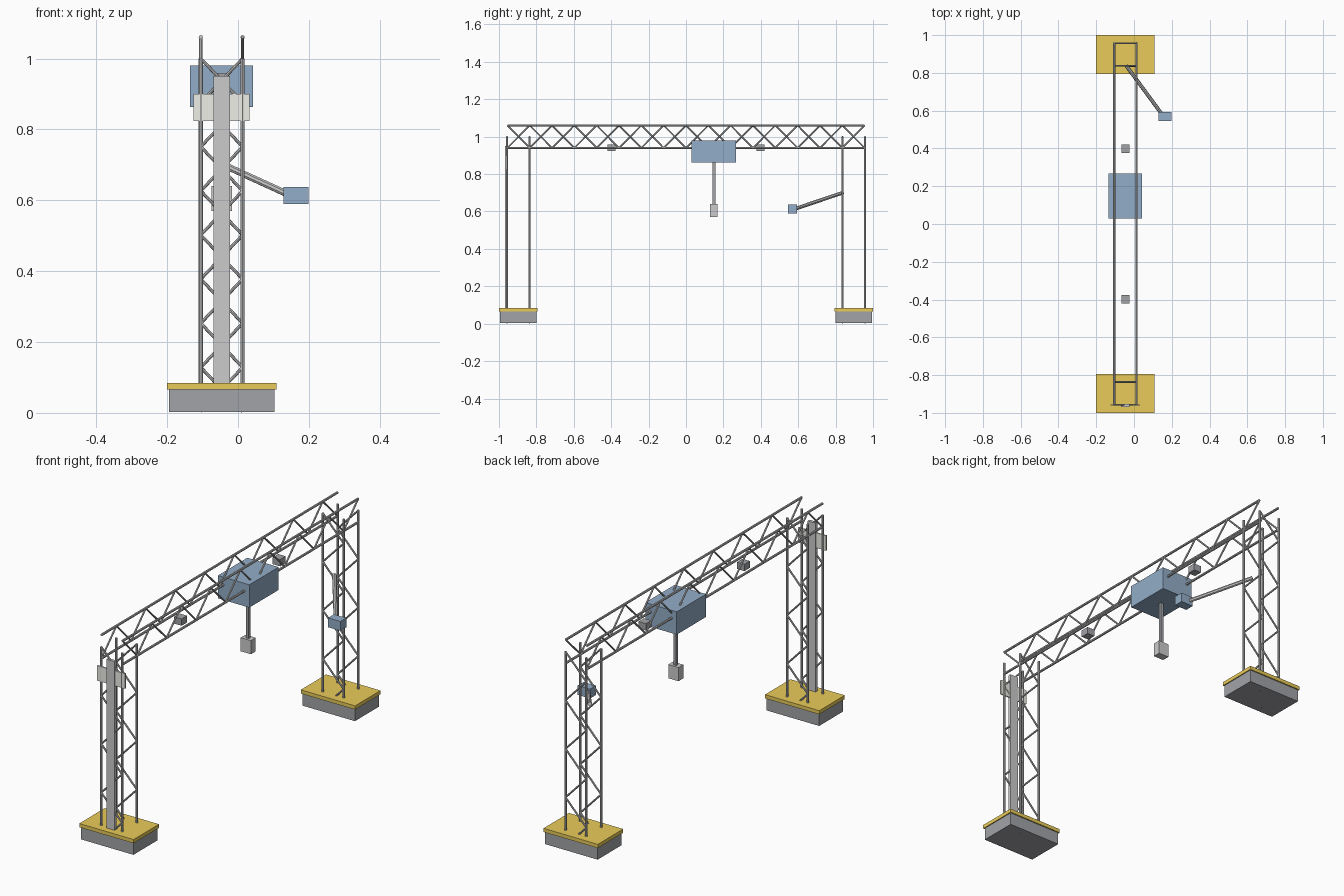
import bpy, bmesh
from mathutils import Vector, Matrix

if "Cube" in bpy.data.objects:
    bpy.data.objects.remove(bpy.data.objects["Cube"])

CX = -0.046          # centre line of the gantry
HALF = 0.059         # half spacing of truss chords
TOWER_Y = 0.897


def material(name, rgb):
    m = bpy.data.materials.new(name)
    m.diffuse_color = (*rgb, 1)
    m.use_nodes = True
    m.node_tree.nodes["Principled BSDF"].inputs["Base Color"].default_value = m.diffuse_color
    return m


BLUE = material("blue_paint", (0.29, 0.42, 0.58))
YELLOW = material("yellow_paint", (0.82, 0.60, 0.10))
LIGHT = material("light_plate", (0.86, 0.86, 0.80))
DARK = material("dark_grey", (0.36, 0.37, 0.39))


def finish(bm, name, mat=None):
    me = bpy.data.meshes.new(name)
    bm.to_mesh(me)
    bm.free()
    ob = bpy.data.objects.new(name, me)
    bpy.context.collection.objects.link(ob)
    if mat:
        me.materials.append(mat)
    return ob


def box(name, x, y, z, mat=None):
    """Box from (min, max) ranges on each axis."""
    bm = bmesh.new()
    lo, hi = Vector((x[0], y[0], z[0])), Vector((x[1], y[1], z[1]))
    mtx = Matrix.Translation((lo + hi) / 2) @ Matrix.Diagonal((*(hi - lo), 1))
    bmesh.ops.create_cube(bm, size=1, matrix=mtx)
    return finish(bm, name, mat)


def tube(bm, a, b, r, sides=8):
    a, b = Vector(a), Vector(b)
    d = b - a
    mtx = Matrix.Translation((a + b) / 2) @ d.to_track_quat('Z', 'Y').to_matrix().to_4x4()
    bmesh.ops.create_cone(bm, cap_ends=True, segments=sides, radius1=r, radius2=r,
                          depth=d.length, matrix=mtx)


def truss(name, place, length, bays):
    """Four chords with mirrored zigzag lacing on two opposite faces.
    place(u, v, t): u across the laced face, v between faces, t along."""
    bm = bmesh.new()
    step = length / bays
    for v in (-1, 1):
        for u in (-1, 1):
            tube(bm, place(u, v, 0), place(u, v, length), 0.006)
        for i in range(bays):
            s = -v if i % 2 else v
            tube(bm, place(s, v, i * step), place(-s, v, (i + 1) * step), 0.0045)
    ob = finish(bm, name)
    bpy.context.view_layer.objects.active = ob
    ob.select_set(True)
    bpy.ops.object.shade_smooth_by_angle()
    ob.select_set(False)


# Towers and their footings
for side, label in ((-1, "front"), (1, "back")):
    cy = side * TOWER_Y
    truss(label + "_tower", lambda u, v, t: (CX + u * HALF, cy + v * 0.06, t + 0.004), 0.996, 8)
    box(label + "_footing", (CX - 0.149, CX + 0.149), (cy - 0.097, cy + 0.097),
        (0.003, 0.066), DARK)
    box(label + "_footing_cap", (CX - 0.154, CX + 0.154), (cy - 0.103, cy + 0.103),
        (0.066, 0.085), YELLOW)

# Overhead beam
truss("overhead_beam", lambda u, v, t: (CX + v * HALF, t - 0.955, 1.0 + u * 0.06), 1.91, 16)

# Central housing with hanging sensor
box("main_housing", (CX - 0.089, CX + 0.089), (0.03, 0.268), (0.863, 0.98), BLUE)
box("hanging_post", (CX - 0.008, CX + 0.008), (0.141, 0.157), (0.63, 0.87), DARK)
box("hanging_sensor", (CX - 0.029, CX + 0.029), (0.129, 0.168), (0.57, 0.64))

# Small units under the beam
for y, label in ((-0.399, "front"), (0.399, "back")):
    box(label + "_beam_unit", (CX - 0.021, CX + 0.021), (y - 0.022, y + 0.022),
        (0.924, 0.959), DARK)

# Cable panel and side plates on the front tower
box("cable_panel", (CX - 0.023, CX + 0.023), (-0.968, -0.952), (0.085, 0.95))
for s, label in ((-1, "left"), (1, "right")):
    xs = sorted((CX + s * 0.02, CX + s * 0.079))
    box(label + "_plate", xs, (-0.962, -0.955), (0.823, 0.90), LIGHT)

# Side arm and its head
bm = bmesh.new()
tube(bm, (CX + 0.005, 0.838, 0.70), (0.145, 0.585, 0.615), 0.010, 8)
finish(bm, "side_arm")
box("arm_head", (0.129, 0.199), (0.545, 0.593), (0.589, 0.637), BLUE)
